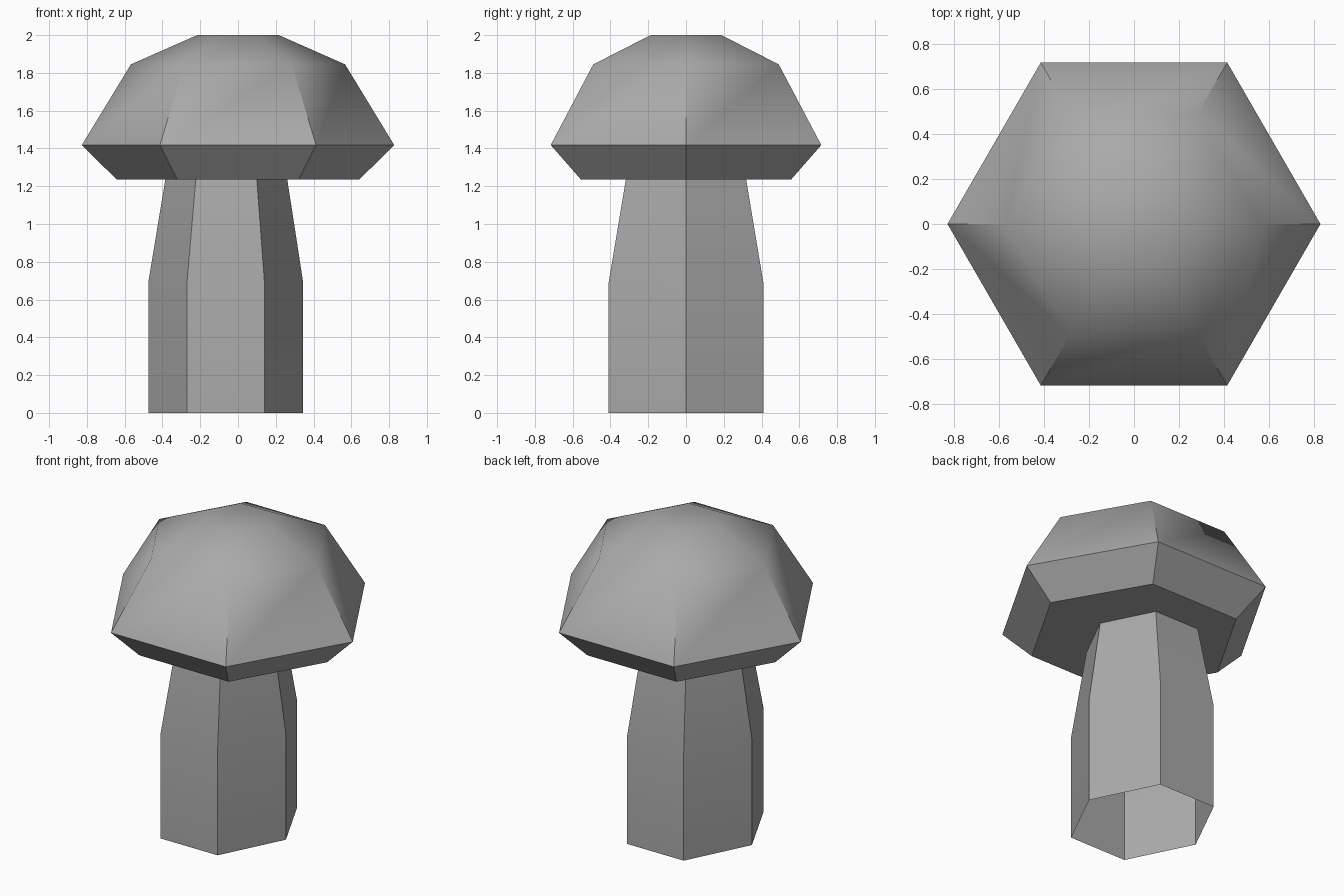
import bpy
import bmesh
from math import cos, sin, pi, radians

default = bpy.data.objects.get("Cube")
if default:
    bpy.data.objects.remove(default, do_unlink=True)

SIDES = 6

grey = bpy.data.materials.new("plain grey")
grey.use_nodes = True
grey.diffuse_color = (0.4, 0.4, 0.4, 1)
shader = next(n for n in grey.node_tree.nodes if n.type == "BSDF_PRINCIPLED")
shader.inputs["Base Color"].default_value = grey.diffuse_color


def loft(name, rings, closed):
    """Stack hexagonal rings (centre x, radius x, radius y, z) into one part."""
    bm = bmesh.new()
    loops = []
    for cx, rx, ry, z in rings:
        angles = [2 * pi * i / SIDES for i in range(SIDES)]
        loops.append([bm.verts.new((cx + rx * cos(a), ry * sin(a), z)) for a in angles])
    for low, high in zip(loops, loops[1:]):
        for i in range(SIDES):
            j = (i + 1) % SIDES
            bm.faces.new((low[i], low[j], high[j], high[i]))
    if closed:
        bm.faces.new(loops[0][::-1])
        bm.faces.new(loops[-1])
    mesh = bpy.data.meshes.new(name)
    bm.to_mesh(mesh)
    bm.free()
    mesh.materials.append(grey)
    part = bpy.data.objects.new(name, mesh)
    bpy.context.collection.objects.link(part)

    # Soft dome, crisp corners
    bpy.ops.object.select_all(action="DESELECT")
    part.select_set(True)
    bpy.context.view_layer.objects.active = part
    bpy.ops.object.shade_smooth_by_angle(angle=radians(40))
    return part


# Hollow stem, open at the foot and set slightly off centre
loft("stem", [
    (-0.065, 0.41, 0.473, 0),
    (-0.065, 0.41, 0.473, 0.69),
    (-0.062, 0.323, 0.368, 1.235),
], closed=False)

# Faceted cap with a bevelled underside
loft("cap", [
    (0, r, r, z) for r, z in
    [(0.642, 1.235), (0.827, 1.418), (0.567, 1.845), (0.216, 2.0)]
], closed=True)
